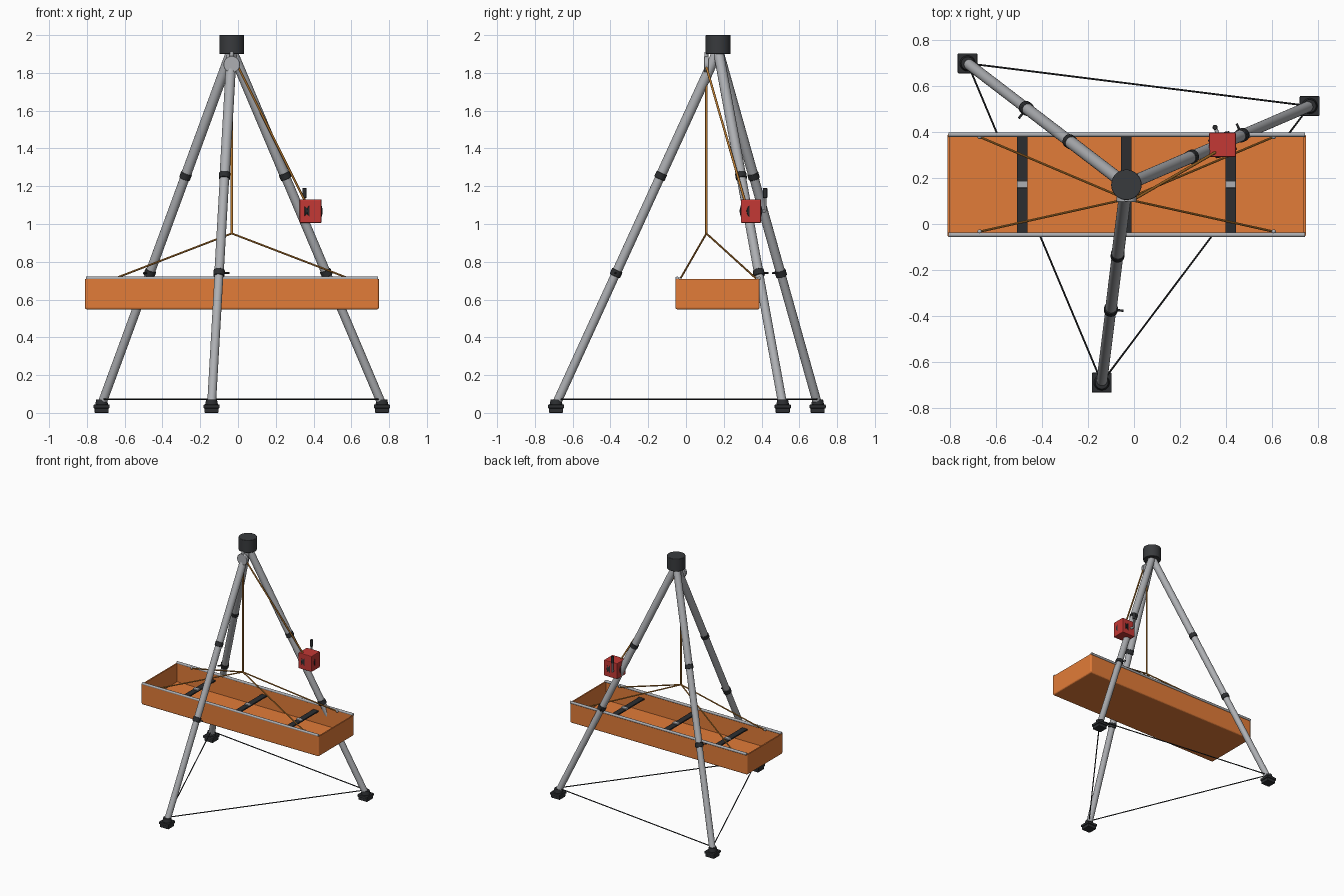
import bpy, bmesh, math
from mathutils import Vector

if "Cube" in bpy.data.objects:
    bpy.data.objects.remove(bpy.data.objects["Cube"])


def mat(name, col):
    m = bpy.data.materials.new(name)
    m.diffuse_color = (*col, 1)
    m.use_nodes = True
    m.node_tree.nodes["Principled BSDF"].inputs["Base Color"].default_value = m.diffuse_color
    return m


DARK = mat("dark", (0.025, 0.027, 0.03))
HEAD = mat("charcoal", (0.04, 0.043, 0.047))
ORANGE = mat("orange", (0.76, 0.2, 0.04))
RED = mat("red", (0.55, 0.04, 0.035))
ROPE = mat("rope", (0.5, 0.2, 0.03))
METAL = mat("metal", (0.42, 0.43, 0.45))


def finish(ob, name, m, bevel=0, smooth=True):
    ob.name = name
    if m:
        ob.data.materials.append(m)
    if smooth:
        bpy.ops.object.shade_smooth_by_angle(angle=math.radians(35))
    if bevel:
        b = ob.modifiers.new("bevel", 'BEVEL')
        b.width, b.segments, b.limit_method = bevel, 2, 'ANGLE'
    return ob


def rod(name, a, b, r, m=None, r2=None, n=24, bevel=0):
    a, b = Vector(a), Vector(b)
    d = b - a
    bpy.ops.mesh.primitive_cone_add(vertices=n, radius1=r, radius2=r if r2 is None else r2,
                                    depth=d.length, location=(a + b) / 2,
                                    rotation=d.to_track_quat('Z', 'Y').to_euler())
    return finish(bpy.context.object, name, m, bevel)


def box(name, c, s, m=None, bevel=0):
    bpy.ops.mesh.primitive_cube_add(size=1, location=c)
    ob = bpy.context.object
    ob.scale = s
    bpy.ops.object.transform_apply(location=False, rotation=False, scale=True)
    return finish(ob, name, m, bevel, smooth=False)


HX, HY = -0.033, 0.17
apex = Vector((HX, HY, 1.92))
feet = {"left": (-0.722, 0.697), "right": (0.762, 0.512), "front": (-0.14, -0.688)}

# Tripod head
rod("tripod_head", (HX, HY, 1.9), (HX, HY, 2.0), 0.066, HEAD, n=48, bevel=0.003)

# Legs with collars, locking pins and feet
for side, (fx, fy) in feet.items():
    foot = Vector((fx, fy, 0.045))
    axis = (foot - apex).normalized()
    at = lambda z: apex + axis * ((z - apex.z) / axis.z)
    tangent = Vector((-axis.y, axis.x, 0)).normalized()
    rod(side + "_leg_upper", apex, at(1.255), 0.027, METAL)
    rod(side + "_leg_middle", at(1.255), at(0.74), 0.025, METAL)
    rod(side + "_leg_lower", at(0.74), foot, 0.0235, METAL)
    for i, z in enumerate((1.255, 0.74)):
        c = at(z)
        rod(f"{side}_collar_{i}", c - axis * 0.017, c + axis * 0.017, 0.03, DARK, bevel=0.003)
    rod(side + "_locking_pin", at(0.74), at(0.74) + tangent * 0.055, 0.005, DARK, n=12)
    box(side + "_foot_sole", (fx, fy, 0.013), (0.075, 0.075, 0.026), DARK, 0.004)
    box(side + "_foot_plate", (fx, fy, 0.034), (0.086, 0.086, 0.02), DARK, 0.004)
    rod(side + "_ankle", (fx, fy, 0.044), (fx, fy, 0.072), 0.034, DARK, 0.028)

# Perimeter cord between the feet
names = list(feet)
for i in range(3):
    p, q = feet[names[i]], feet[names[(i + 1) % 3]]
    rod(f"foot_cord_{i}", (*p, 0.073), (*q, 0.073), 0.004, DARK, n=8)

# Pulley, hanging rope and bridle
RY = 0.108
rod("pulley_wheel", (HX, RY - 0.012, 1.845), (HX, RY + 0.012, 1.845), 0.044, METAL, n=32, bevel=0.003)
rod("pulley_hanger", (HX, RY, 1.845), (HX, RY, 1.91), 0.011, METAL, n=12)
rod("hoist_rope", (HX, RY, 1.83), (HX, RY, 0.95), 0.0065, ROPE, n=12)
rod("winch_rope", (HX + 0.035, RY, 1.83), (0.36, 0.315, 1.11), 0.006, ROPE, n=12)
for x in (-0.67, 0.606):
    for y in (-0.033, 0.378):
        rod("bridle_line", (HX, RY, 0.95), (x, y, 0.705), 0.005, ROPE, n=10)
        bpy.ops.mesh.primitive_uv_sphere_add(segments=12, ring_count=8, radius=0.01, location=(x, y, 0.708))
        finish(bpy.context.object, "bridle_eye", METAL)

# Open litter tray: box inset and pushed down
TX, TY, L, W, Z0, Z1 = -0.032, 0.167, 1.556, 0.446, 0.548, 0.708
tray = box("litter_tray", (TX, TY, (Z0 + Z1) / 2), (L, W, Z1 - Z0), ORANGE)
bm = bmesh.new()
bm.from_mesh(tray.data)
top = max(bm.faces, key=lambda f: f.calc_center_median().z)
bmesh.ops.inset_region(bm, faces=[top], thickness=0.014)
cavity = bmesh.ops.extrude_discrete_faces(bm, faces=[top])["faces"][0]
bmesh.ops.translate(bm, vec=(0, 0, -(Z1 - Z0) + 0.016), verts=cavity.verts)
h = (Z1 - Z0) / 2
outer = [e for e in bm.edges if all(abs(abs(v.co.x) - L / 2) < 1e-4 for v in e.verts)
         and (abs(e.verts[0].co.z - e.verts[1].co.z) > 0.01 or all(v.co.z < -h + 1e-4 for v in e.verts))]
outer += [e for e in bm.edges if all(v.co.z < -h + 1e-4 for v in e.verts) and e not in outer]
bmesh.ops.bevel(bm, geom=outer, offset=0.01, segments=3, profile=0.5, affect='EDGES')
bm.to_mesh(tray.data)
bm.free()

# Side rails on the tray rim
for name, y in (("front_rail", -0.047), ("back_rail", 0.388)):
    rod(name, (TX - L / 2 + 0.005, y, 0.712), (TX + L / 2 - 0.005, y, 0.712), 0.01, METAL, n=16)

# Straps with buckles
for i in (-1, 0, 1):
    x = HX + i * 0.452
    box("strap", (x, TY, 0.662), (0.045, W - 0.024, 0.01), DARK)
    box("buckle", (x, TY + 0.005, 0.668), (0.045, 0.03, 0.014), METAL, 0.002)

# Winch on the right leg
C = Vector((0.384, 0.344, 1.068))
radial = Vector((0.918, 0.396, 0))
tang = Vector((-0.396, 0.918, 0))
box("winch_housing", C, (0.116, 0.106, 0.125), RED, 0.005)
rod("winch_drum", C - radial * 0.05, C + radial * 0.05, 0.044, DARK, n=32)
rod("winch_gear", C - tang * 0.047, C + tang * 0.047, 0.04, DARK, n=32)
hub = C + tang * 0.082
rod("crank_shaft", C, hub, 0.008, METAL, n=12)
rod("crank_arm", hub, hub + Vector((0, 0, 0.09)), 0.006, METAL, n=12)
rod("crank_grip", hub + Vector((0, 0, 0.07)), hub + Vector((0, 0, 0.122)), 0.011, DARK, n=16, bevel=0.002)
